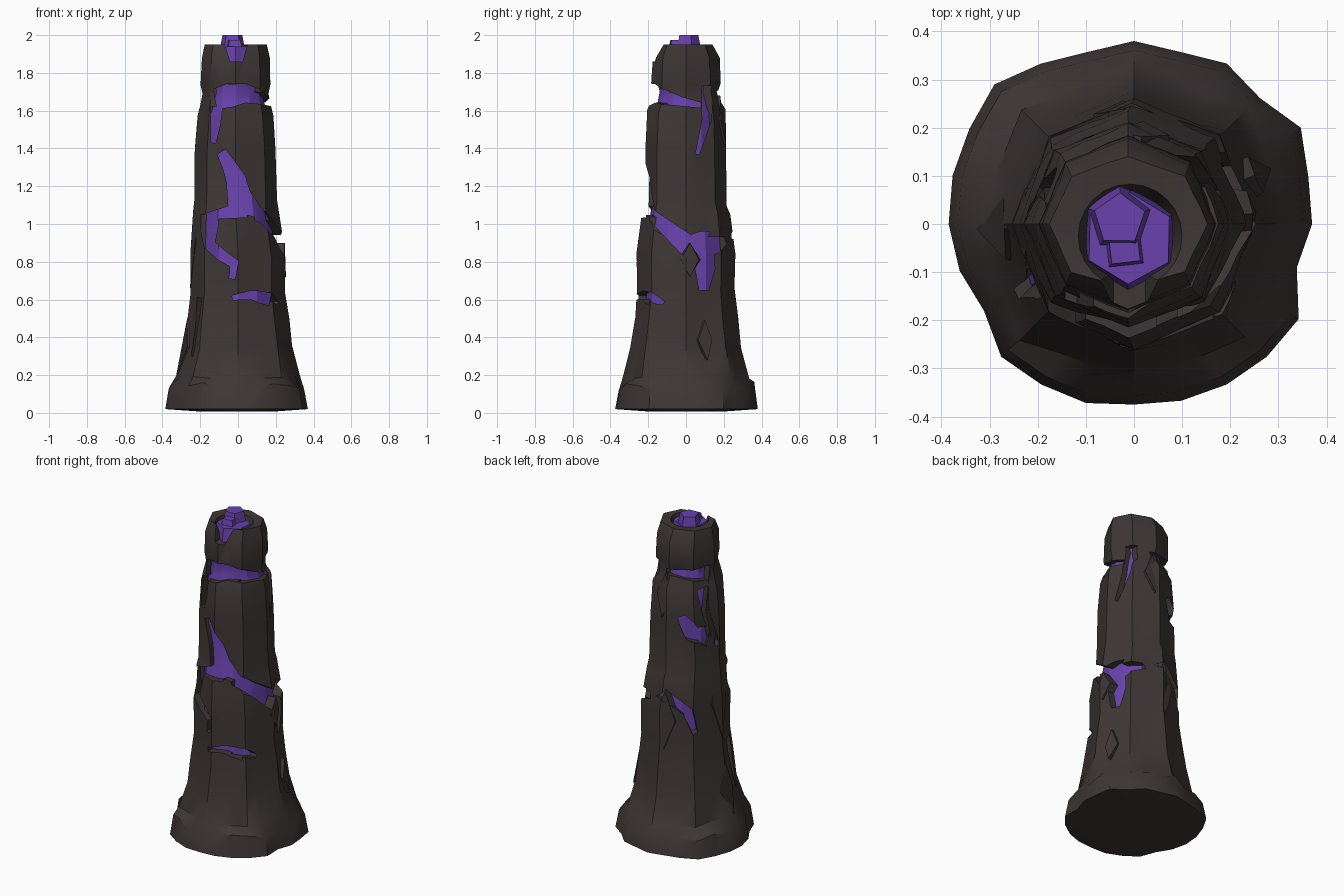
import bpy, bmesh, math, random
from mathutils import Vector

if "Cube" in bpy.data.objects:
    bpy.data.objects.remove(bpy.data.objects["Cube"])

random.seed(4)
N = 24


def material(name, color):
    m = bpy.data.materials.new(name)
    m.diffuse_color = (*color, 1)
    m.use_nodes = True
    m.node_tree.nodes["Principled BSDF"].inputs["Base Color"].default_value = m.diffuse_color
    return m


ROCK = material("dark rock", (0.048, 0.037, 0.036))
PURPLE = material("purple crystal", (0.138, 0.054, 0.413))


def smooth(ob, angle):
    bpy.ops.object.select_all(action='DESELECT')
    ob.select_set(True)
    bpy.context.view_layer.objects.active = ob
    bpy.ops.object.shade_smooth_by_angle(angle=math.radians(angle))


def loft(name, rings, mat, angle=None):
    """Skin equal-sized rings and cap both ends."""
    bm = bmesh.new()
    rows = [[bm.verts.new(p) for p in ring] for ring in rings]
    n = len(rows[0])
    for a, b in zip(rows, rows[1:]):
        for i in range(n):
            bm.faces.new((a[i], a[(i + 1) % n], b[(i + 1) % n], b[i]))
    bm.faces.new(rows[0][::-1])
    bm.faces.new(rows[-1])
    bmesh.ops.recalc_face_normals(bm, faces=bm.faces)
    me = bpy.data.meshes.new(name)
    bm.to_mesh(me)
    bm.free()
    me.materials.append(mat)
    ob = bpy.data.objects.new(name, me)
    bpy.context.collection.objects.link(ob)
    if angle:
        smooth(ob, angle)
    return ob


def circle(x, y, z, r, n, turn=0.0):
    return [(x + r * math.cos(turn + math.tau * i / n), y + r * math.sin(turn + math.tau * i / n), z)
            for i in range(n)]


# Jagged foot: radius at every 15 degrees
FOOT = [.37, .375, .40, .37, .385, .37, .38, .37, .385, .41, .395, .39,
        .385, .375, .36, .39, .385, .385, .375, .38, .385, .39, .395, .35]


def foot_ring(z, k, dz=0.0):
    return [(r * k * math.cos(math.tau * i / N), r * k * math.sin(math.tau * i / N),
             z + random.uniform(-dz, dz)) for i, r in enumerate(FOOT)]


# Column: height, half width, half depth
PROFILE = [(.19, .315, .32), (.35, .275, .28), (.5, .255, .26), (.65, .24, .245), (.84, .238, .248),
           (1.06, .218, .222), (1.11, .21, .205), (1.4, .203, .203), (1.59, .19, .198),
           (1.64, .178, .175), (1.70, .168, .165), (1.74, .175, .175), (1.88, .173, .168),
           (1.95, .158, .133)]


def column_ring(row, k=1.0, jitter=0.0, wave=0.0, n=N):
    z, rx, ry = row
    dx = -.012 if z > 1.0 else 0
    out = []
    for i in range(n):
        a = math.tau * i / n
        facet = .97 / math.cos(a % (math.tau / 8) - math.tau / 16) if n == N else 1
        q = k * facet * (1 + random.uniform(-jitter, jitter))
        out.append((dx + q * rx * math.cos(a), q * ry * math.sin(a),
                    z + wave * (math.sin(2 * a + z * 7) + random.uniform(-.3, .3))))
    return out


# Rock shell with flared foot and hollow top
rings = [foot_ring(.008, .55), foot_ring(.02, 1.0), foot_ring(.14, .95, .025)]
rings += [column_ring(p, 1, .018, .012 if p[0] < 1.85 else 0) for p in PROFILE]
rings += [circle(-.008, -.025, 1.945, .108, N), circle(-.008, -.025, 1.86, .085, N)]
shell = loft("rock_shell", rings, ROCK)


def crack(side, width, *path, start=.09):
    """Cut a jagged groove along a path, seen from the given side, narrowing to its end."""
    out = Vector((math.cos(math.radians(side)), math.sin(math.radians(side)), 0))
    across = Vector((-out.y, out.x, 0))
    pts = [Vector(p) for p in path]
    pts = [q for a, b in zip(pts, pts[1:]) for q in (a, (a + b) / 2)] + pts[-1:]
    left, right = [], []
    for i, p in enumerate(pts):
        t = (pts[min(i + 1, len(pts) - 1)] - pts[max(i - 1, 0)]).normalized()
        w = width * (1 - .65 * i / (len(pts) - 1))
        nrm = Vector((-t.y, t.x))
        left.append(p + nrm * w * random.uniform(.75, 1.2))
        right.append(p - nrm * w * random.uniform(.75, 1.2))
    outline = left + right[::-1]
    cutter = loft("crack_cutter", [[across * p.x + out * d + Vector((0, 0, p.y)) for p in outline]
                                   for d in (start, .6)], ROCK)
    cutter.hide_render = True
    mod = shell.modifiers.new("crack", 'BOOLEAN')
    mod.operation, mod.solver, mod.object = 'DIFFERENCE', 'EXACT', cutter
    bpy.context.view_layer.objects.active = shell
    bpy.ops.object.modifier_apply(modifier=mod.name)
    bpy.data.objects.remove(cutter)


# Front cracks
crack(-90, .10, (-.01, 2.02), (-.015, 1.86), start=.05)
crack(-90, .07, (-.12, 1.66), (.04, 1.69), (.17, 1.65))
crack(-90, .035, (-.11, 1.62), (-.13, 1.43))
crack(-90, .085, (.03, 1.07), (-.01, 1.24), (-.09, 1.38))
crack(-90, .04, (.03, 1.09), (.11, 1.06), (.19, .96))
crack(-90, .04, (.04, 1.08), (-.17, 1.04))
crack(-90, .045, (-.15, 1.05), (-.15, .89), (-.02, .79), (-.03, .71))
crack(-90, .035, (.17, .60), (.07, .62), (-.03, .61))
# Right cracks
crack(0, .04, (-.13, 1.67), (.08, 1.63))
crack(0, .03, (.115, 1.73), (.11, 1.55), (.06, 1.37))
crack(0, .085, (.1, .87), (0, .90), (-.18, 1.05))
crack(0, .075, (.09, .87), (.1, .65))
crack(0, .06, (.1, .87), (.21, .91))
crack(0, .03, (-.2, .62), (-.12, .58))
# Back left and front left cracks
crack(135, .05, (.11, 1.69), (-.13, 1.69))
crack(135, .035, (.06, 1.6), (.09, 1.42), (.15, 1.23))
crack(135, .07, (.1, 1.31), (0, 1.34), (-.06, 1.44))
crack(135, .04, (-.17, .96), (-.03, .86), (.01, .73))
crack(225, .03, (-.06, .61), (-.06, .45), (-.07, .3))
smooth(shell, 35)

# Crystal core seen through the cracks
loft("crystal_core", [column_ring(p, .84, .03, 0, 12) for p in PROFILE if p[0] < 1.8], PURPLE, 25)


def crystal(name, x, y, z0, z1, r0, r1, n, turn):
    loft(name, [circle(x, y, z0, r0, n, turn), circle(x, y, z1, r1, n, turn)], PURPLE)


# Crystals in the hollow top
crystal("crystal_bed", -.01, -.03, 1.8, 1.94, .115, .095, 6, .5)
crystal("crystal_large", -.03, .01, 1.9, 2.0, .075, .055, 5, .3)
crystal("crystal_small", -.02, -.05, 1.9, 1.975, .06, .042, 4, .9)


def column_radius(z):
    for (z0, a, b), (z1, c, d) in zip(PROFILE, PROFILE[1:]):
        if z <= z1:
            return (a + b) / 2 + ((c + d) - (a + b)) / 2 * (z - z0) / (z1 - z0)


def shard(name, deg, z0, z1, w):
    """Kite-shaped plate lying against the column."""
    out = Vector((math.cos(math.radians(deg)), math.sin(math.radians(deg)), 0))
    side = Vector((-out.y, out.x, 0))
    zm = (z0 + z1) / 2
    kite = [(0, z0), (w, zm), (0, z1), (-w, zm)]
    layers = [[side * u * k + Vector((0, 0, z)) + out * (column_radius(z) + lift - abs(u) * .25)
               for u, z in kite] for lift, k in ((-.04, 1), (.012, .8))]
    loft(name, layers, ROCK, 25)


# Loose plates
shard("right_low_shard", 22, .28, .49, .05)
shard("right_spike", 5, .72, .9, .06)
shard("left_plate", 180, .66, 1.12, .09)
shard("left_low_plate", 182, .2, .5, .08)
shard("left_high_plate", 172, 1.2, 1.72, .06)
shard("back_plate", 95, .62, .98, .08)
shard("back_high_plate", 85, 1.42, 1.68, .07)
